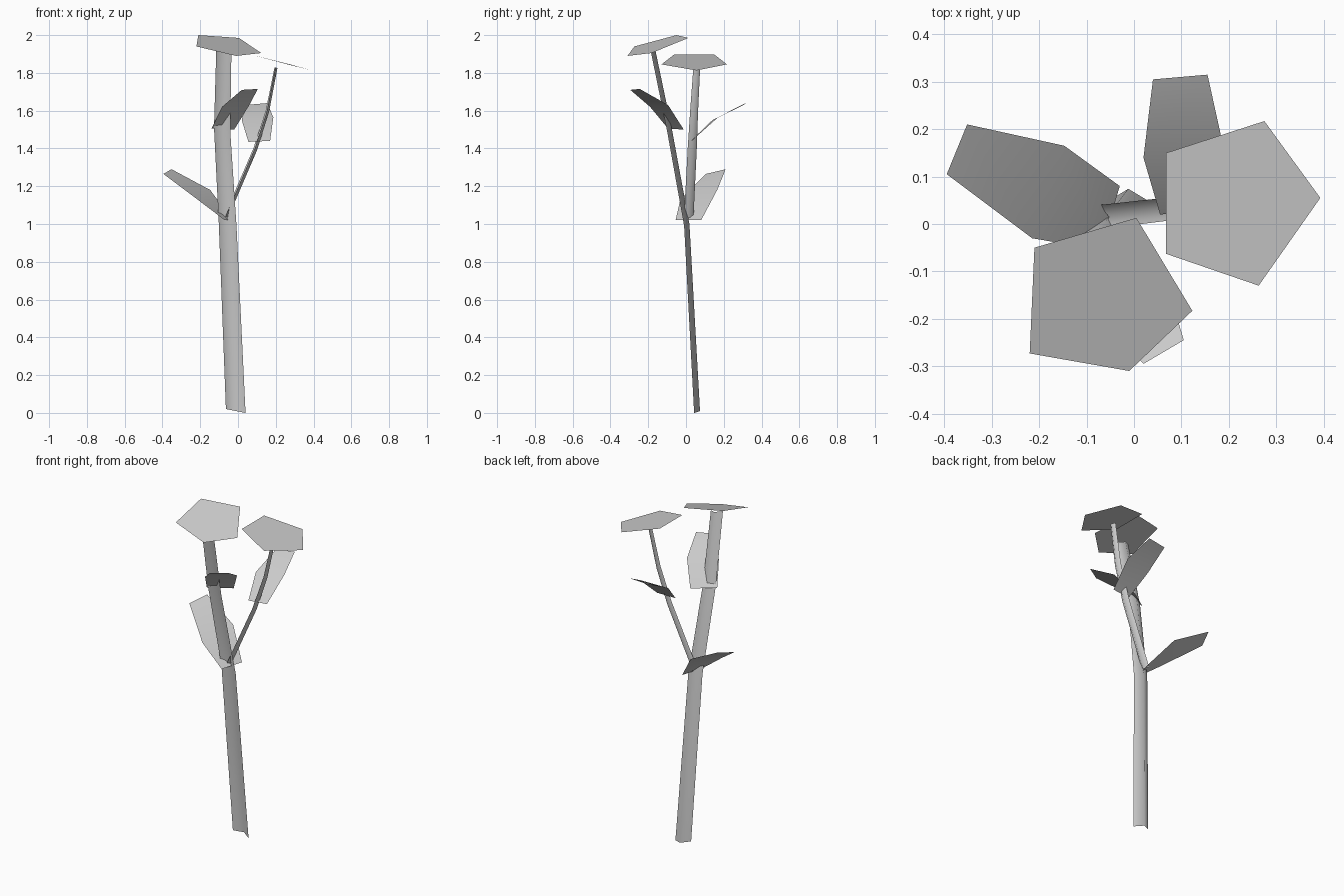
import bpy
import bmesh
from math import radians
from mathutils import Vector

if "Cube" in bpy.data.objects:
    bpy.data.objects.remove(bpy.data.objects["Cube"], do_unlink=True)

grey = bpy.data.materials.new("plain grey")
grey.use_nodes = True
colour = (0.6, 0.6, 0.6, 1)
grey.diffuse_color = colour
grey.node_tree.nodes["Principled BSDF"].inputs["Base Color"].default_value = colour


def make_object(name, mesh_builder):
    """Turn a bmesh into a shaded, coloured object."""
    mesh = bpy.data.meshes.new(name)
    mesh_builder.to_mesh(mesh)
    mesh_builder.free()
    mesh.materials.append(grey)
    obj = bpy.data.objects.new(name, mesh)
    bpy.context.collection.objects.link(obj)
    bpy.ops.object.select_all(action="DESELECT")
    obj.select_set(True)
    bpy.context.view_layer.objects.active = obj
    bpy.ops.object.shade_smooth_by_angle(angle=radians(75))
    return obj


def sheet(name, rows):
    """Loft an open surface across rows of points."""
    bm = bmesh.new()
    grid = [[bm.verts.new(point) for point in row] for row in rows]
    for low, high in zip(grid, grid[1:]):
        for i in range(len(low) - 1):
            bm.faces.new((low[i], low[i + 1], high[i + 1], high[i]))
    return make_object(name, bm)


def folded_stalk(name, path, side, ridge):
    """Sweep an open V section along a path of (centre, half width)."""
    side, ridge = Vector(side), Vector(ridge)
    rows = []
    for centre, half in path:
        centre = Vector(centre)
        rows.append((centre - side * half, centre + ridge * half, centre + side * half))
    return sheet(name, rows)


def flower(name, outline):
    """A flat five-sided head."""
    bm = bmesh.new()
    bm.faces.new([bm.verts.new(point) for point in outline])
    return make_object(name, bm)


# Stalks
folded_stalk("main_stem", [
    ((-0.012, 0.043, 0.01), 0.052),
    ((-0.055, -0.01, 1.0), 0.047),
    ((-0.084, -0.1, 1.5), 0.043),
    ((-0.075, -0.185, 1.915), 0.04),
], side=(1, 0, -0.2), ridge=(0, 0.6, 0))

folded_stalk("side_branch", [
    ((-0.07, 0.015, 1.04), 0.025),
    ((0.085, 0.033, 1.4), 0.024),
    ((0.15, 0.043, 1.6), 0.021),
    ((0.196, 0.057, 1.83), 0.018),
], side=(-0.15, 1, 0), ridge=(0.7, 0, -0.3))

# Flower heads
flower("front_flower", [
    (0.005, 0.013, 1.985), (-0.21, -0.05, 2.0), (-0.22, -0.273, 1.94),
    (-0.01, -0.31, 1.89), (0.123, -0.183, 1.905),
])
flower("left_flower", [
    (0.068, 0.15, 1.897), (0.068, -0.063, 1.897), (0.263, -0.13, 1.845),
    (0.393, 0.055, 1.813), (0.275, 0.217, 1.845),
])

# Leaves, from base to tip
sheet("right_leaf", [
    [(-0.07, -0.055, 1.02), (-0.03, 0.08, 1.02)],
    [(-0.215, -0.03, 1.13), (-0.147, 0.165, 1.18)],
    [(-0.395, 0.105, 1.265), (-0.352, 0.21, 1.29)],
])
sheet("back_leaf", [
    [(0.055, 0.02, 1.435), (0.17, 0.03, 1.44)],
    [(0.02, 0.14, 1.55), (0.187, 0.17, 1.565)],
    [(0.04, 0.305, 1.63), (0.155, 0.315, 1.64)],
])
sheet("front_leaf", [
    [(-0.14, -0.095, 1.505), (-0.02, -0.012, 1.5)],
    [(-0.085, -0.19, 1.62), (0.06, -0.095, 1.63)],
    [(0.02, -0.295, 1.71), (0.105, -0.245, 1.715)],
])
